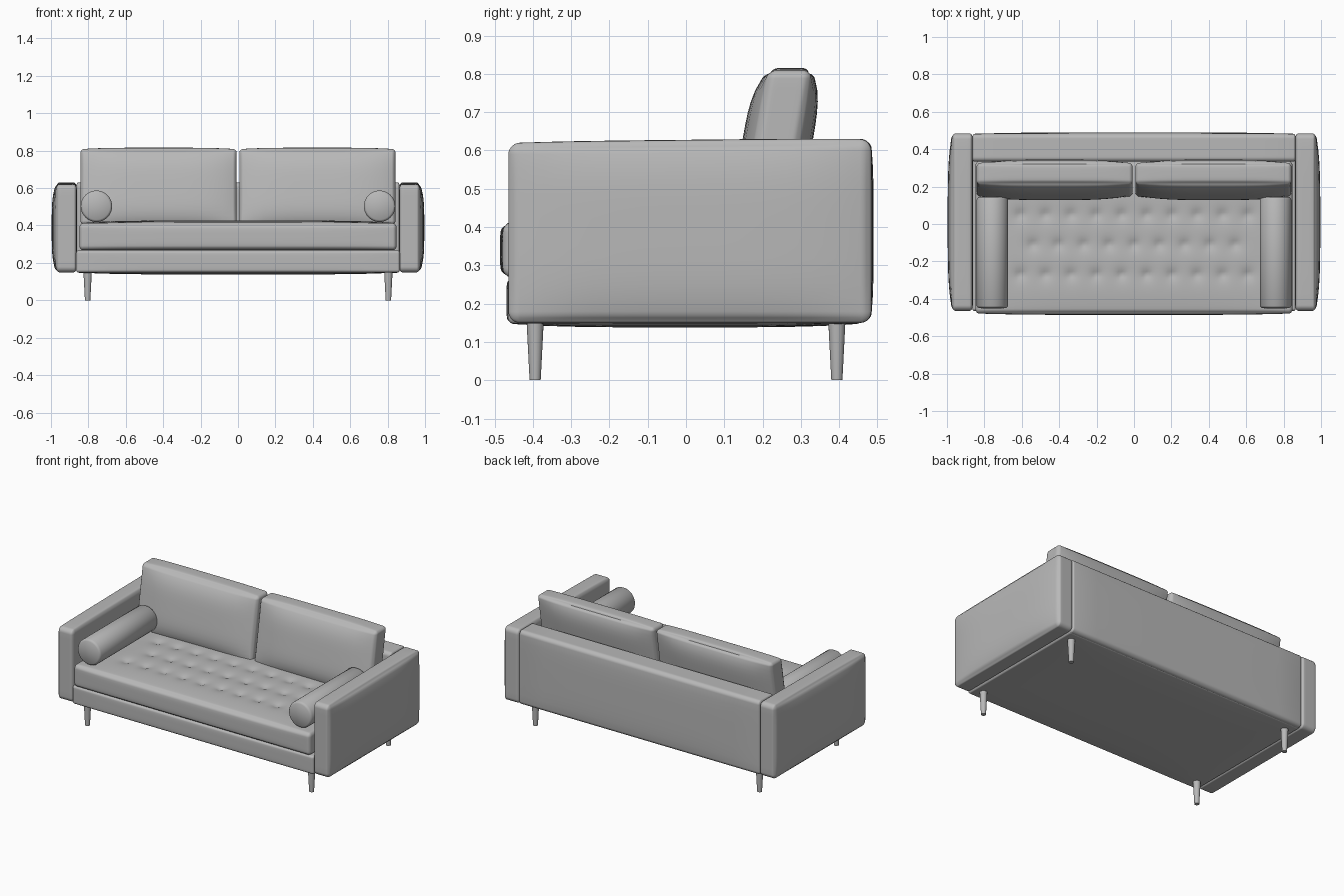
import bpy, bmesh, math
from mathutils import Matrix, Vector

if "Cube" in bpy.data.objects:
    bpy.data.objects.remove(bpy.data.objects["Cube"])

fabric = bpy.data.materials.new("grey fabric")
fabric.diffuse_color = (0.48, 0.48, 0.48, 1)
fabric.use_nodes = True
fabric.node_tree.nodes["Principled BSDF"].inputs["Base Color"].default_value = fabric.diffuse_color


def finish(bm, name):
    bmesh.ops.recalc_face_normals(bm, faces=bm.faces)
    me = bpy.data.meshes.new(name)
    bm.to_mesh(me)
    bm.free()
    ob = bpy.data.objects.new(name, me)
    bpy.context.collection.objects.link(ob)
    me.materials.append(fabric)
    bpy.ops.object.select_all(action='DESELECT')
    bpy.context.view_layer.objects.active = ob
    ob.select_set(True)
    bpy.ops.object.shade_smooth_by_angle(angle=math.radians(40))
    return ob


def ticks(lo, hi, r, n, k=4):
    """Grid positions along one axis, dense inside the rounded ends."""
    end = [r * (1 - math.tan(math.pi / 4 * (1 - i / k))) for i in range(k)]
    mid = [lo + r + (hi - lo - 2 * r) * i / n for i in range(n + 1)]
    return [lo + e for e in end] + mid + [hi - e for e in reversed(end)]


def padded_box(name, lo, hi, rad, bulge=None, cells=(10, 10, 10), tweak=None):
    """Rounded box; bulge maps (axis, side) to how far that face puffs out."""
    T = [ticks(lo[a], hi[a], rad[a], cells[a]) for a in range(3)]
    bm, cache = bmesh.new(), {}

    def vert(idx):
        if idx not in cache:
            p = [T[a][idx[a]] for a in range(3)]
            inner = [min(max(p[a], lo[a] + rad[a]), hi[a] - rad[a]) for a in range(3)]
            d = Vector([(p[a] - inner[a]) / rad[a] for a in range(3)]).normalized()
            q = Vector([inner[a] + d[a] * rad[a] for a in range(3)])
            u = [2 * (p[a] - lo[a]) / (hi[a] - lo[a]) - 1 for a in range(3)]
            for (a, s), amt in (bulge or {}).items():
                b, c = (a + 1) % 3, (a + 2) % 3
                if u[a] * s > 0:
                    q[a] += s * amt * (1 - u[b] ** 4) * (1 - u[c] ** 4) * abs(u[a])
            cache[idx] = bm.verts.new(tweak(q, u) if tweak else q)
        return cache[idx]

    for a in range(3):
        b, c = (a + 1) % 3, (a + 2) % 3
        for end in (0, len(T[a]) - 1):
            for i in range(len(T[b]) - 1):
                for j in range(len(T[c]) - 1):
                    quad = []
                    for di, dj in ((0, 0), (1, 0), (1, 1), (0, 1)):
                        k = [0, 0, 0]
                        k[a], k[b], k[c] = end, i + di, j + dj
                        quad.append(vert(tuple(k)))
                    bm.faces.new(quad)
    return finish(bm, name)


def lathe(name, profile, matrix, steps=32):
    """Spin (radius, height) points round the z axis, then place."""
    bm = bmesh.new()
    vs = [bm.verts.new((r, 0, z)) for r, z in profile]
    es = [bm.edges.new(p) for p in zip(vs, vs[1:])]
    bmesh.ops.spin(bm, geom=vs + es, cent=(0, 0, 0), axis=(0, 0, 1),
                   angle=2 * math.pi, steps=steps)
    bmesh.ops.remove_doubles(bm, verts=bm.verts, dist=1e-5)
    bm.transform(matrix)
    return finish(bm, name)


# Base frame and backrest
padded_box("base", (-0.865, -0.465, 0.148), (0.865, 0.46, 0.267), (0.012, 0.015, 0.015),
           {(2, -1): 0.01, (1, -1): 0.004})
padded_box("backrest", (-0.865, 0.333, 0.15), (0.865, 0.482, 0.63), (0.012, 0.025, 0.025),
           {(1, 1): 0.008})

# Tufted seat: staggered buttons pressed into the top
buttons = [((i - 4.5 + 0.5 * (row % 2)) * 0.135, y)
           for row, y in enumerate((-0.27, -0.11, 0.05)) for i in range(10 - row % 2)]


def tuft(q, u):
    if u[2] > 0.98:
        for x, y in buttons:
            d2 = (q.x - x) ** 2 + (q.y - y) ** 2
            q.z -= 0.024 * math.exp(-math.sqrt(d2) / 0.028)
    return q


padded_box("seat", (-0.848, -0.478, 0.268), (0.848, 0.335, 0.412), (0.02, 0.025, 0.025),
           {(2, 1): 0.018, (1, -1): 0.008}, (100, 46, 6), tuft)

# Leaning back cushions
for s, side in ((-1, "left"), (1, "right")):
    x0, x1 = sorted((s * 0.007, s * 0.842))

    def lean(q, u):
        return Vector((q.x, q.y + 0.17 * (q.z - 0.63), q.z))

    padded_box(side + "_back_cushion", (x0, 0.184, 0.405), (x1, 0.298, 0.808),
               (0.02, 0.022, 0.02),
               {(1, -1): 0.036, (1, 1): 0.034, (2, 1): 0.008}, (14, 6, 12), lean)

# Arms: outer face puffs out, top rises slightly to the back
for s, side in ((-1, "left"), (1, "right")):
    x0, x1 = sorted((s * 0.862, s * 0.972))

    def rise(q, u):
        if u[2] > 0:
            q.z += 0.005 * u[1] * u[2]
        return q

    padded_box(side + "_arm", (x0, -0.464, 0.15), (x1, 0.484, 0.624), (0.016, 0.03, 0.03),
               {(0, s): 0.024, (2, 1): 0.004}, (6, 14, 12), rise)

# Bolsters and tapered legs
bolster = [(0, -0.3), (0.072, -0.297), (0.079, -0.292), (0.084, -0.284),
           (0.084, 0.284), (0.079, 0.292), (0.072, 0.297), (0, 0.3)]
leg = [(0, 0), (0.0145, 0), (0.023, 0.165), (0, 0.165)]
for s, side in ((-1, "left"), (1, "right")):
    lathe(side + "_bolster", bolster, Matrix.Translation((s * 0.757, -0.153, 0.503))
          @ Matrix.Rotation(math.pi / 2, 4, 'X'), 40)
    for y, end in ((-0.394, "front"), (0.394, "back")):
        lathe(f"{end}_{side}_leg", leg, Matrix.Translation((s * 0.804, y, 0)), 20)
